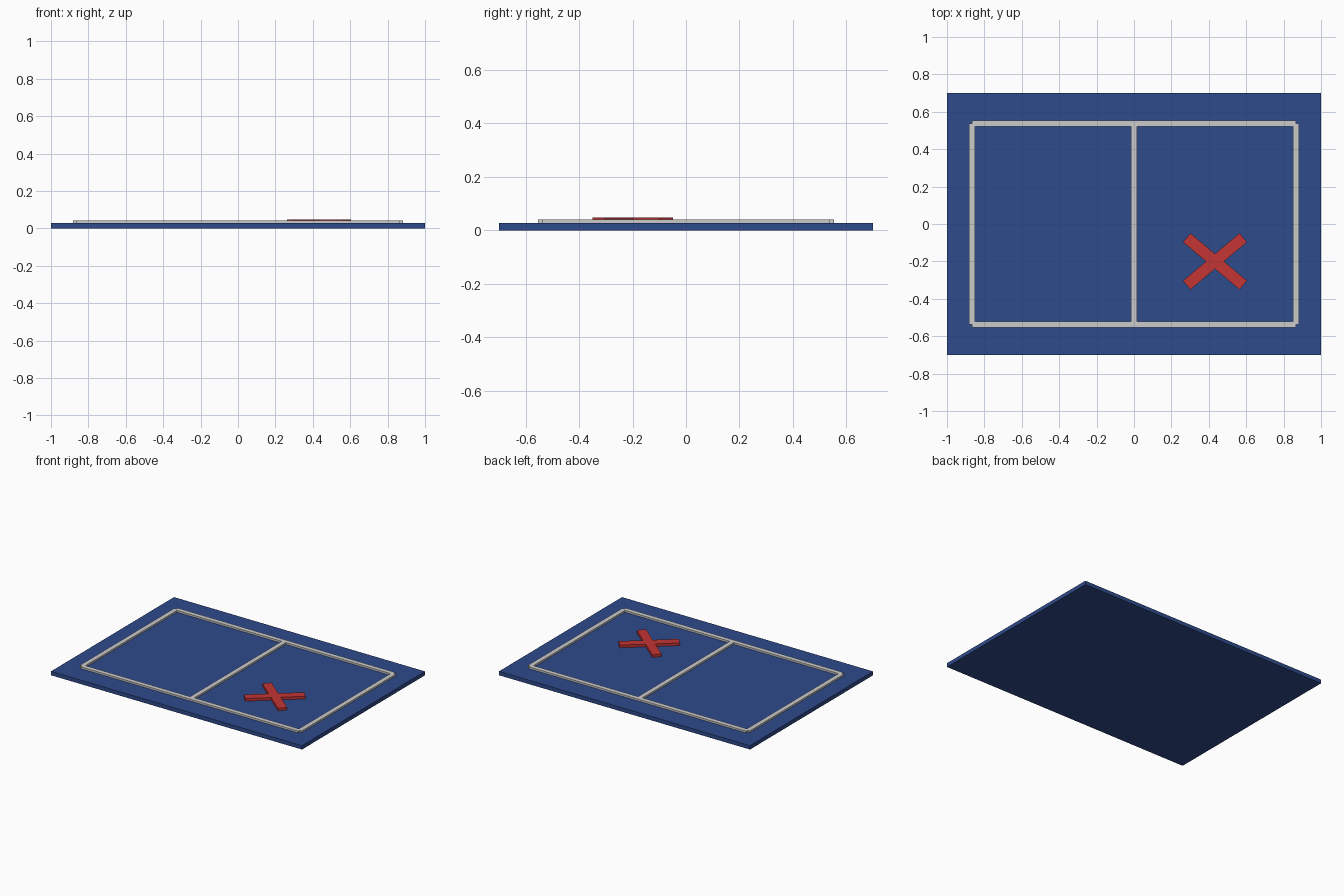
import bpy, math

if "Cube" in bpy.data.objects:
    bpy.data.objects.remove(bpy.data.objects["Cube"])


def material(name, rgb):
    m = bpy.data.materials.new(name)
    m.diffuse_color = (*rgb, 1)
    m.use_nodes = True
    m.node_tree.nodes["Principled BSDF"].inputs["Base Color"].default_value = m.diffuse_color
    return m


def box(name, size, x, y, z0, mat, angle=0):
    bpy.ops.mesh.primitive_cube_add(size=1, location=(x, y, z0 + size[2] / 2),
                                    rotation=(0, 0, math.radians(angle)))
    o = bpy.context.object
    o.name = name
    o.scale = size
    bpy.ops.object.transform_apply(location=False, rotation=False, scale=True)
    o.data.materials.append(mat)
    return o


blue = material("court_blue", (0.028, 0.07, 0.26))
white = material("line_white", (0.8, 0.8, 0.82))
red = material("marker_red", (0.55, 0.035, 0.035))

TOP = 0.028           # top of the slab
LX, LY = 0.867, 0.537  # line centres
W, H = 0.033, 0.013    # line width and height

# Court slab
box("court_slab", (2, 1.4, TOP), 0, 0, 0, blue)

# Raised boundary lines, each ending on the centre of the next
for s, side, end in ((-1, "left", "front"), (1, "right", "back")):
    box(f"{side}_line", (W, 2 * LY, H), s * LX, 0, TOP, white)
    box(f"{end}_line", (2 * LX, W, H), 0, s * LY, TOP, white)

# Centre line
box("centre_line", (W, 2 * LY, H), 0, 0, TOP, white)

# Crossed marker
for i, a in enumerate((40, -40)):
    box(f"cross_bar_{i + 1}", (0.395, 0.062, 0.019), 0.433, -0.2, TOP, red, a)
